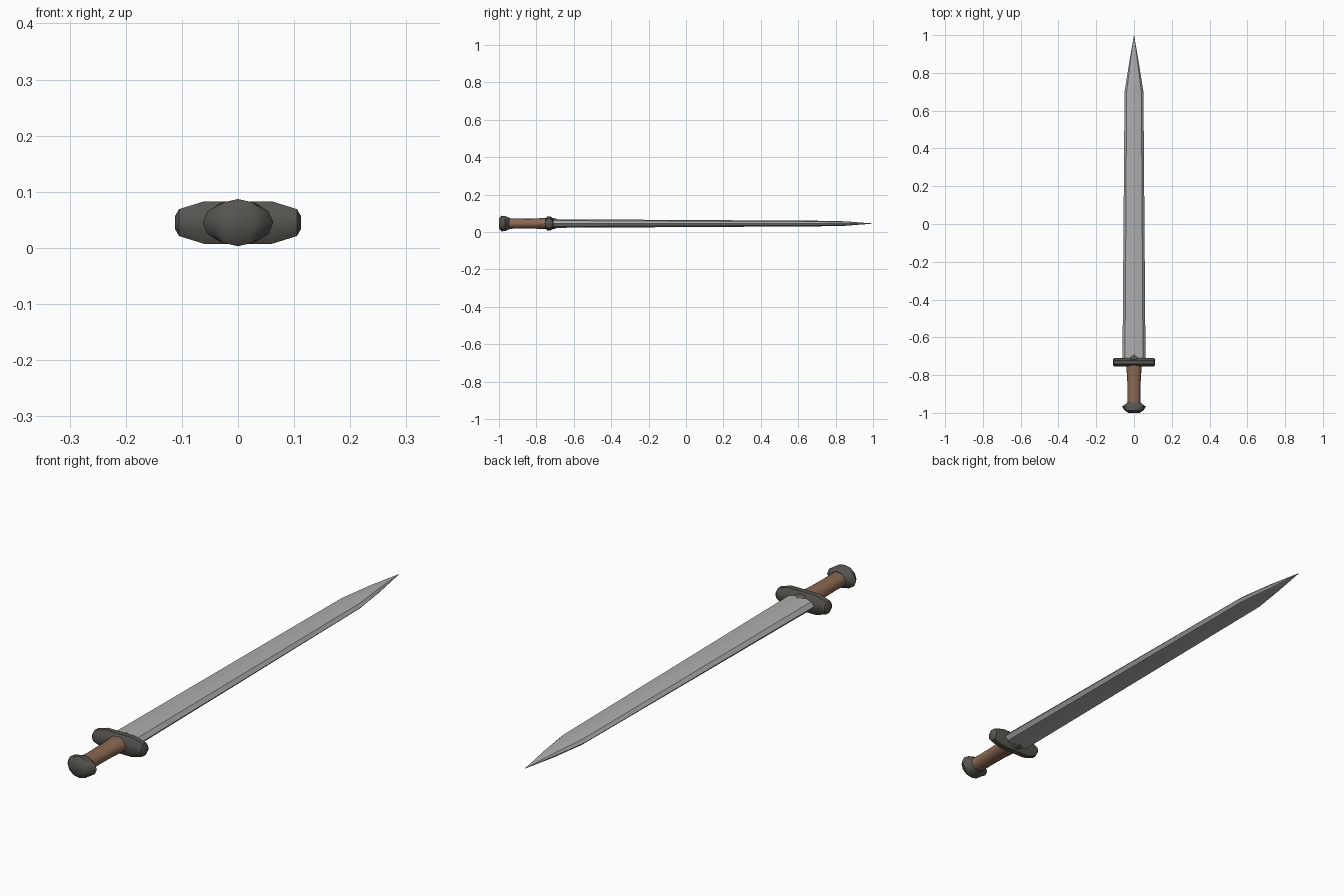
import bpy, bmesh, math
from mathutils import Vector

if "Cube" in bpy.data.objects:
    bpy.data.objects.remove(bpy.data.objects["Cube"])

ZC = 0.045  # height of the sword's long axis


def material(name, rgb):
    m = bpy.data.materials.new(name)
    m.diffuse_color = (*rgb, 1)
    m.use_nodes = True
    m.node_tree.nodes["Principled BSDF"].inputs["Base Color"].default_value = m.diffuse_color
    return m


steel = material("blade_steel", (0.42, 0.42, 0.42))
iron = material("dark_iron", (0.095, 0.09, 0.08))
leather = material("brown_leather", (0.26, 0.14, 0.085))


def loft(name, rings, mat, angle):
    """Skin a list of closed rings and cap both ends."""
    bm = bmesh.new()
    loops = [[bm.verts.new(p) for p in r] for r in rings]
    n = len(loops[0])
    for a, b in zip(loops, loops[1:]):
        for i in range(n):
            j = (i + 1) % n
            bm.faces.new((a[i], a[j], b[j], b[i]))
    bm.faces.new(loops[0])
    bm.faces.new(loops[-1])
    bmesh.ops.remove_doubles(bm, verts=bm.verts, dist=1e-5)
    bmesh.ops.recalc_face_normals(bm, faces=bm.faces)
    me = bpy.data.meshes.new(name)
    bm.to_mesh(me)
    bm.free()
    ob = bpy.data.objects.new(name, me)
    bpy.context.collection.objects.link(ob)
    me.materials.append(mat)
    bpy.ops.object.select_all(action='DESELECT')
    ob.select_set(True)
    bpy.context.view_layer.objects.active = ob
    bpy.ops.object.shade_smooth_by_angle(angle=math.radians(angle))
    return ob


def oval(y, rx, rz, n=12):
    return [Vector((rx * math.cos(t), y, ZC + rz * math.sin(t)))
            for t in (2 * math.pi * i / n for i in range(n))]


# blade: lens-shaped section, tapering to a point
quarter = [(1, 0), (0.78, 0.68), (0.22, 1)]
half = quarter + [(-x, z) for x, z in reversed(quarter)]
section = half + [(x, -z) for x, z in reversed(half[1:-1])]
stations = [(-0.72, 0.061, 0.023), (0.7, 0.05, 0.015),
            (0.85, 0.026, 0.012), (0.999, 0.0008, 0.0006)]
loft("blade", [[(x * w, y, ZC + z * t) for x, z in section]
               for y, w, t in stations], steel, 35)

# grip: leather handle with a slight waist
loft("grip", [oval(-0.96, 0.035, 0.029), oval(-0.9, 0.034, 0.027),
              oval(-0.82, 0.036, 0.027), oval(-0.74, 0.042, 0.03)], leather, 40)

# pommel: flattened oval knob
loft("pommel", [oval(-1.0, 0.03, 0.026), oval(-0.987, 0.05, 0.042),
                oval(-0.967, 0.063, 0.04), oval(-0.945, 0.034, 0.031)], iron, 40)

# guard: octagonal bar swept along x, rounded at the ends
ends = [(0.112, 0.015, 0.012), (0.105, 0.022, 0.024), (0.06, 0.023, 0.038)]
spans = [(-x, a, b) for x, a, b in ends] + [(x, a, b) for x, a, b in reversed(ends)]
octagon = [(-1, -0.4), (-0.45, -1), (0.45, -1), (1, -0.4),
           (1, 0.4), (0.45, 1), (-0.45, 1), (-1, 0.4)]
loft("guard", [[(x, -0.732 + u * ry, ZC + v * rz) for u, v in octagon]
               for x, ry, rz in spans], iron, 40)

# collar: small boss where the blade leaves the guard
loft("collar", [oval(-0.73, 0.045, 0.033), oval(-0.705, 0.03, 0.029),
                oval(-0.687, 0.012, 0.023)], iron, 40)
